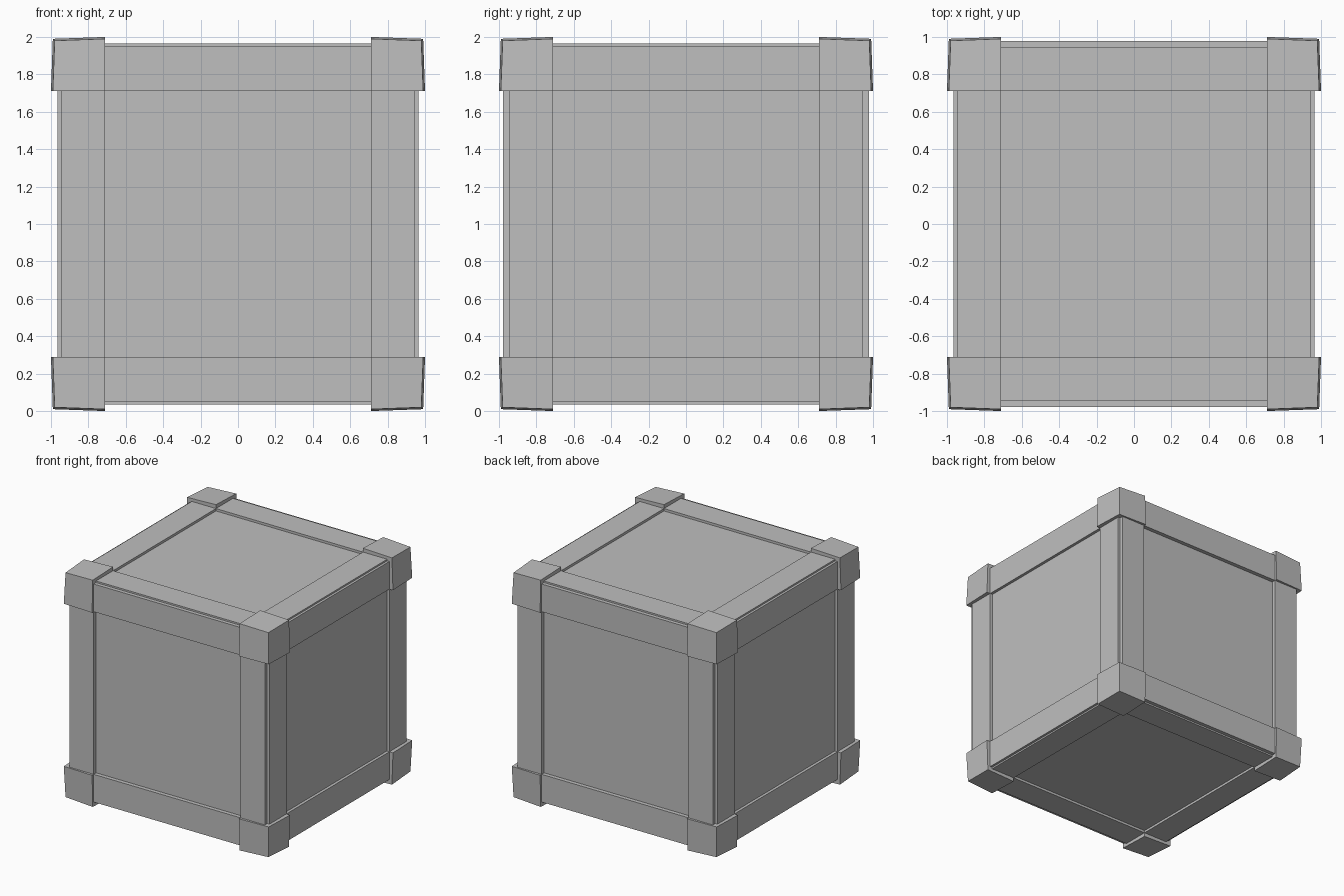
import bpy
import bmesh
from itertools import product
from mathutils import Vector

if "Cube" in bpy.data.objects:
    bpy.data.objects.remove(bpy.data.objects["Cube"], do_unlink=True)

GREY = (0.52, 0.52, 0.52, 1)
grey = bpy.data.materials.new("plain grey")
grey.use_nodes = True
grey.diffuse_color = GREY
grey.node_tree.nodes["Principled BSDF"].inputs["Base Color"].default_value = GREY

INNER = 0.71                    # inner edge of frame and corner blocks
CORE = (0.94, 0.943, 0.945)     # half sizes of the panel box
OUTER = (0.965, 0.978, 0.966)   # how far the planks stand out on each axis
REACH = (0.944, 0.945, 0.952)   # how far the planks run towards each edge
CENTRE = Vector((0, 0, 1))


def box(name, low, high, shape=None):
    """Box between two corners, optionally reshaped vertex by vertex."""
    bm = bmesh.new()
    bmesh.ops.create_cube(bm, size=1)
    for v in bm.verts:
        p = Vector([low[i] if v.co[i] < 0 else high[i] for i in range(3)])
        v.co = (shape(p) if shape else p) + CENTRE
    bmesh.ops.recalc_face_normals(bm, faces=bm.faces)
    mesh = bpy.data.meshes.new(name)
    bm.to_mesh(mesh)
    bm.free()
    mesh.materials.append(grey)
    obj = bpy.data.objects.new(name, mesh)
    bpy.context.collection.objects.link(obj)
    return obj


def flare(p):
    """Tilt the outer faces of a corner block outwards, away from its tip."""
    inner_count = sum(abs(c) < 0.8 for c in p)
    return Vector([c if abs(c) < 0.8 else c * (0.98 + 0.01 * inner_count)
                   for c in p])


# Panel box
box("panel_box", [-c for c in CORE], CORE)

# Frame planks: four on each of the six faces
faces = ("side", "front_back", "top_bottom")
for axis, sign in product(range(3), (-1, 1)):
    for across in range(3):
        if across == axis:
            continue
        along = 3 - axis - across
        for edge in (-1, 1):
            low, high = [0] * 3, [0] * 3
            low[axis], high[axis] = sorted((sign * 0.9, sign * OUTER[axis]))
            low[across], high[across] = sorted((edge * INNER, edge * REACH[across]))
            low[along], high[along] = -INNER - 0.02, INNER + 0.02
            box(faces[axis] + "_plank", low, high)

# Corner blocks
for signs in product((-1, 1), repeat=3):
    low = [min(s * INNER, s) for s in signs]
    high = [max(s * INNER, s) for s in signs]
    box("corner_block", low, high, flare)
